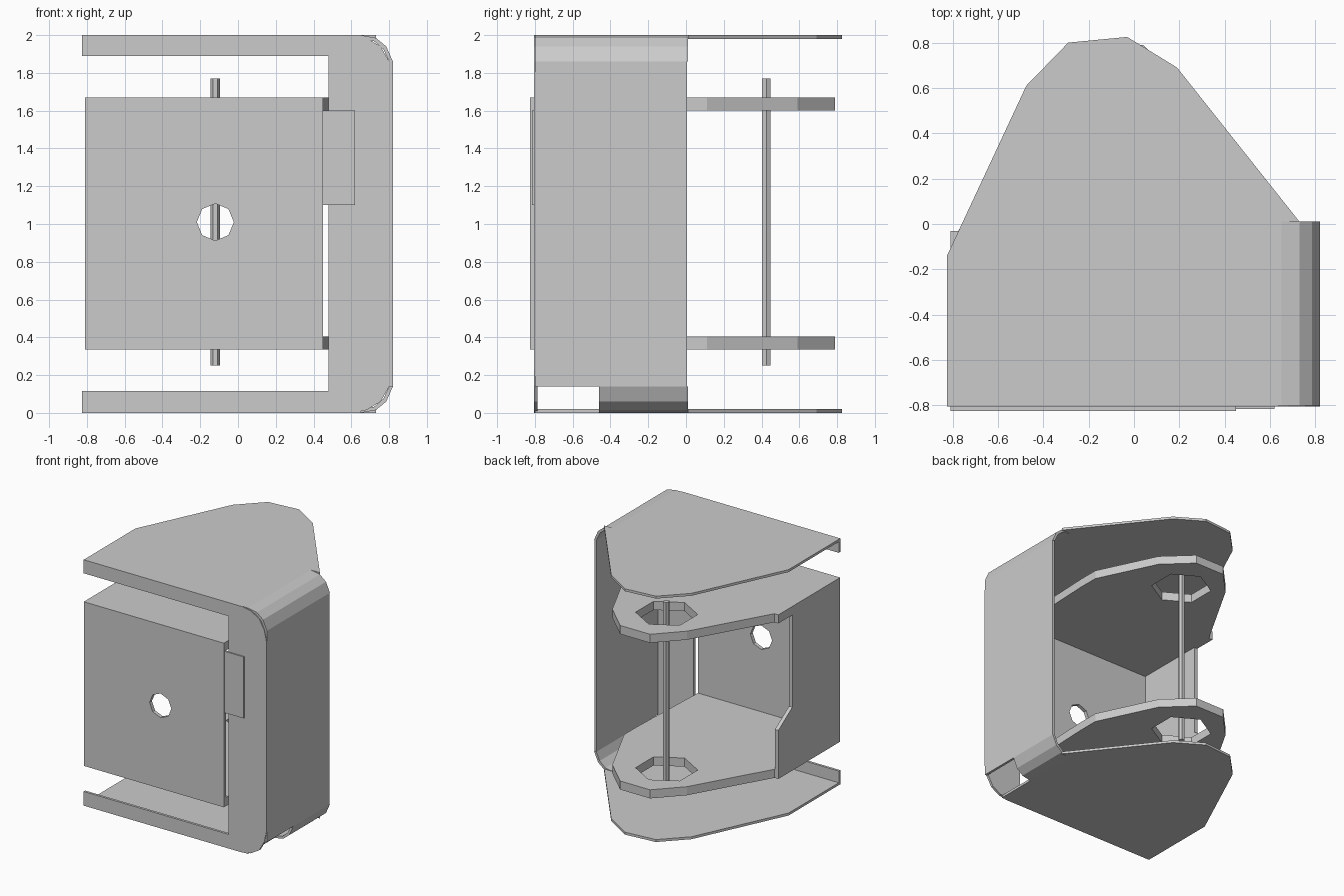
import bpy
from math import cos, sin, radians
from mathutils import Matrix

if "Cube" in bpy.data.objects:
    bpy.data.objects.remove(bpy.data.objects["Cube"])

# Local sketch axes -> world axes for each drawing plane
PLANES = {
    'XY': Matrix(((1, 0, 0), (0, 1, 0), (0, 0, 1))),
    'XZ': Matrix(((1, 0, 0), (0, 0, -1), (0, 1, 0))),
    'YZ': Matrix(((0, 0, 1), (1, 0, 0), (0, 1, 0))),
}


def ngon(cx, cy, r, sides, phase=0):
    return [(cx + r * cos(radians(phase + 360 * i / sides)),
             cy + r * sin(radians(phase + 360 * i / sides))) for i in range(sides)]


def sheet(name, plane, outline, lo, hi, holes=()):
    """Flat outline with holes, thickened from lo to hi along the plane normal."""
    cu = bpy.data.curves.new(name, 'CURVE')
    cu.dimensions = '2D'
    cu.fill_mode = 'BOTH'
    cu.extrude = (hi - lo) / 2
    for loop in (outline, *holes):
        sp = cu.splines.new('POLY')
        sp.points.add(len(loop) - 1)
        for p, (a, b) in zip(sp.points, loop):
            p.co = (a, b, 0, 1)
        sp.use_cyclic_u = True
        sp.use_smooth = False
    ob = bpy.data.objects.new(name, cu)
    bpy.context.collection.objects.link(ob)
    rot = PLANES[plane]
    mid = (lo + hi) / 2
    normal = rot.col[2]
    off = normal * mid
    if plane == 'XZ':
        off = -off
    ob.matrix_world = Matrix.Translation(off) @ rot.to_4x4()
    bpy.ops.object.select_all(action='DESELECT')
    ob.select_set(True)
    bpy.context.view_layer.objects.active = ob
    bpy.ops.object.convert(target='MESH')
    bpy.context.object.name = name
    return bpy.context.object


def rect(a0, a1, b0, b1):
    return [(a0, b0), (a1, b0), (a1, b1), (a0, b1)]


def flip(points):
    return [(x, 2 - z) for x, z in points]


# Outer housing: top and bottom plates
rim = [(-.825, -.80), (-.825, -.14), (-.475, .61), (-.29, .80), (-.03, .825),
       (.19, .69), (.73, .01), (.65, .01), (.65, -.80)]
sheet('housing_top', 'XY', rim, 1.98, 2.0)
sheet('housing_bottom', 'XY', rim, 0, .02)

# Rounded bends into the side wall; the lower one stops short at the front
bend = [(.65, 2.0), (.73, 1.985), (.785, 1.94), (.82, 1.86),
        (.80, 1.86), (.77, 1.925), (.72, 1.968), (.65, 1.98)]
sheet('upper_bend', 'XZ', bend, -.80, .01)
sheet('lower_bend', 'XZ', flip(bend), -.46, .01)
sheet('housing_side', 'YZ', rect(-.80, .005, .14, 1.86), .80, .82)

# Front flanges: short lips and a tall strip with rounded corners
sheet('upper_lip', 'XZ', rect(-.825, .48, 1.89, 2.0), -.805, -.785)
sheet('lower_lip', 'XZ', rect(-.825, .48, 0, .115), -.805, -.785)
corner = [(.48, 2.0), (.60, 2.0), (.68, 1.985), (.755, 1.94), (.80, 1.86), (.82, 1.77)]
sheet('front_strip', 'XZ', corner + flip(corner)[::-1], -.805, -.785)

# Inner bracket: two shelves with hexagonal holes
shelf = [(-.81, -.81), (-.81, -.03), (-.775, -.03), (-.42, .59), (-.23, .79), (.04, .79),
         (.25, .59), (.48, .11), (.48, -.06), (.45, -.79), (.45, -.81)]
for name, z in (('upper_shelf', 1.60), ('lower_shelf', .335)):
    sheet(name, 'XY', shelf, z, z + .07, [ngon(-.12, .42, .23, 6, 30)])

# Inner bracket: front plate with round hole, side tab and notched left wall
sheet('bracket_front', 'XZ', rect(-.81, .45, .335, 1.67), -.825, -.795,
      [ngon(-.12, 1.01, .098, 8)])
sheet('bracket_tab', 'XZ', rect(.44, .62, 1.10, 1.60), -.815, -.80)
sheet('bracket_left', 'YZ', [(-.82, .335), (-.03, .335), (-.03, .73), (-.21, .85),
                             (-.21, 1.67), (-.82, 1.67)], -.81, -.78)

# Pivot pin through both shelves
sheet('pivot_pin', 'XY', ngon(-.12, .425, .025, 6), .25, 1.77)
